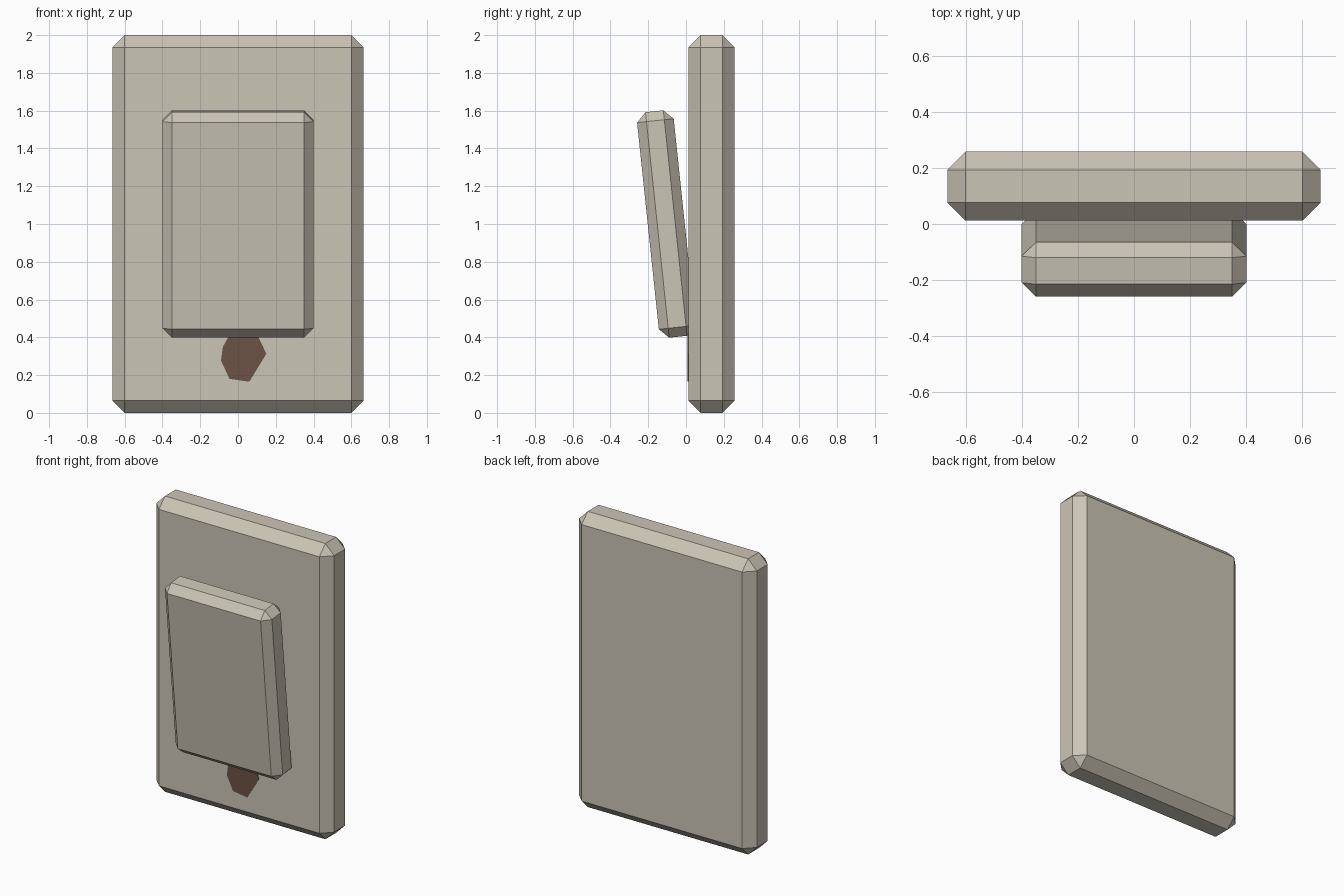
import bpy, bmesh, math

if "Cube" in bpy.data.objects:
    bpy.data.objects.remove(bpy.data.objects["Cube"])


def material(name, rgb):
    m = bpy.data.materials.new(name)
    m.diffuse_color = (*rgb, 1)
    m.use_nodes = True
    m.node_tree.nodes["Principled BSDF"].inputs["Base Color"].default_value = m.diffuse_color
    return m


def add_object(name, bm, mat):
    bmesh.ops.recalc_face_normals(bm, faces=bm.faces)
    mesh = bpy.data.meshes.new(name)
    bm.to_mesh(mesh)
    bm.free()
    mesh.materials.append(mat)
    ob = bpy.data.objects.new(name, mesh)
    bpy.context.collection.objects.link(ob)
    return ob


def chamfered_slab(name, size, centre, chamfer, tilt, mat):
    bm = bmesh.new()
    bmesh.ops.create_cube(bm, size=1)
    bmesh.ops.scale(bm, vec=size, verts=bm.verts)
    bmesh.ops.bevel(bm, geom=bm.edges[:], offset=chamfer, segments=1,
                    profile=0.5, affect='EDGES')
    ob = add_object(name, bm, mat)
    ob.location = centre
    ob.rotation_euler.x = tilt
    return ob


stone = material("warm grey", (0.60, 0.555, 0.47))
brown = material("dark brown", (0.15, 0.084, 0.058))

# Upright backing plate and the tilted slab sunk into its front
chamfered_slab("back_plate", (1.33, 0.246, 2.0), (0, 0.135, 1.0), 0.065, 0, stone)
chamfered_slab("front_slab", (0.80, 0.195, 1.20), (0, -0.1045, 1.0), 0.05,
               math.radians(6), stone)

# Irregular brown patch, a thin plate just proud of the backing plate
outline = [(-0.03, 0.44), (-0.08, 0.35), (-0.09, 0.277), (-0.045, 0.18),
           (0.06, 0.165), (0.15, 0.313), (0.09, 0.44)]
bm = bmesh.new()
face = bm.faces.new([bm.verts.new((x, 0.009, z)) for x, z in outline])
ext = bmesh.ops.extrude_face_region(bm, geom=[face], use_keep_orig=True)
moved = [v for v in ext["geom"] if isinstance(v, bmesh.types.BMVert)]
bmesh.ops.translate(bm, vec=(0, 0.006, 0), verts=moved)
add_object("brown_patch", bm, brown)
